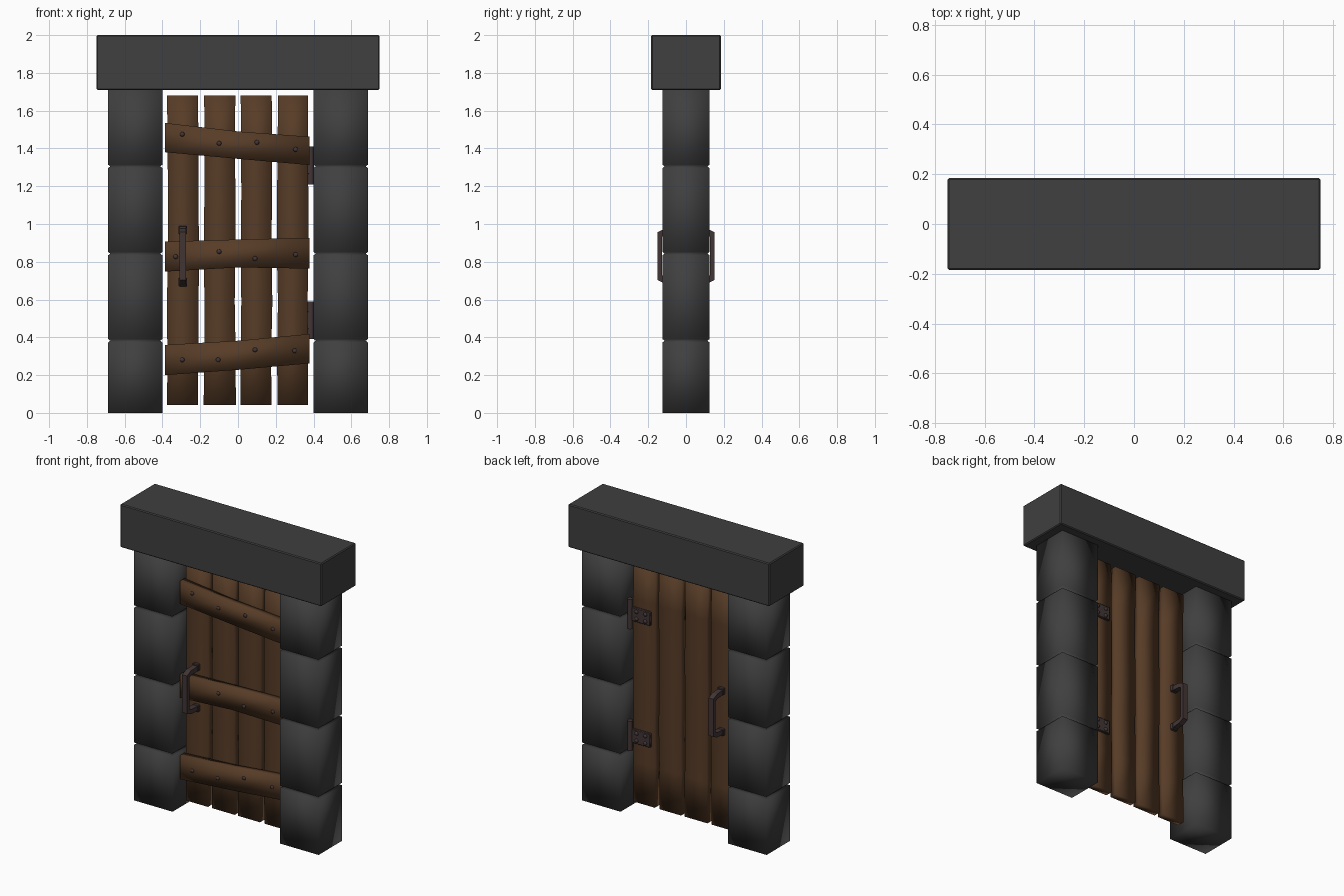
import bpy, bmesh, math, random
from mathutils import Vector, Matrix

if "Cube" in bpy.data.objects:
    bpy.data.objects.remove(bpy.data.objects["Cube"])

random.seed(4)


def material(name, rgb):
    m = bpy.data.materials.new(name)
    m.diffuse_color = (*rgb, 1)
    m.use_nodes = True
    m.node_tree.nodes["Principled BSDF"].inputs["Base Color"].default_value = m.diffuse_color
    return m


STONE = material("dark_stone", (0.05, 0.05, 0.05))
WOOD = material("brown_wood", (0.095, 0.045, 0.02))
IRON = material("rusty_iron", (0.055, 0.036, 0.036))


def finish(bm, name, mat, smooth=True):
    bmesh.ops.recalc_face_normals(bm, faces=bm.faces[:])
    for f in bm.faces:
        f.smooth = smooth
    me = bpy.data.meshes.new(name)
    bm.to_mesh(me)
    bm.free()
    me.materials.append(mat)
    ob = bpy.data.objects.new(name, me)
    bpy.context.scene.collection.objects.link(ob)
    return ob


def loft(name, rings, mat, smooth=True):
    bm = bmesh.new()
    vs = [[bm.verts.new(p) for p in r] for r in rings]
    n = len(vs[0])
    for a, b in zip(vs, vs[1:]):
        for i in range(n):
            bm.faces.new((a[i], a[(i + 1) % n], b[(i + 1) % n], b[i]))
    bm.faces.new(vs[0])
    bm.faces.new(vs[-1])
    return finish(bm, name, mat, smooth)


def rect_z(x0, x1, y0, y1, z):
    return [(x0, y0, z), (x1, y0, z), (x1, y1, z), (x0, y1, z)]


def add_box(bm, x0, x1, y0, y1, z0, z1, bevel=0.0):
    mat = Matrix.Translation(((x0 + x1) / 2, (y0 + y1) / 2, (z0 + z1) / 2)) @ \
        Matrix.Diagonal((x1 - x0, y1 - y0, z1 - z0, 1))
    vs = bmesh.ops.create_cube(bm, size=1, matrix=mat)["verts"]
    if bevel:
        edges = list({e for v in vs for e in v.link_edges})
        bmesh.ops.bevel(bm, geom=edges, offset=bevel, segments=1, affect='EDGES')


def add_stud(bm, x, y, z, side, r=0.013):
    # half-sunk rounded nail head
    mat = Matrix.Translation((x, y, z)) @ Matrix.Rotation(math.pi / 2, 4, 'X') @ \
        Matrix.Diagonal((1, 1, 0.7, 1))
    bmesh.ops.create_uvsphere(bm, u_segments=8, v_segments=6, radius=r, matrix=mat)


# lintel
bm = bmesh.new()
add_box(bm, -0.75, 0.75, -0.184, 0.184, 1.71, 2.0, 0.006)
lintel = finish(bm, "lintel", STONE, False)

# stone pillars with notched seams
levels = [(0, 0)]
for s in (0.382, 0.843, 1.305):
    levels += [(s - 0.009, 0), (s, 0.012), (s + 0.009, 0)]
levels.append((1.715, 0))
for side, nm in ((-1, "left"), (1, "right")):
    c = side * 0.544
    loft(nm + "_pillar", [rect_z(c - 0.144 + i, c + 0.144 - i, -0.125 + i, 0.125 - i, z)
                          for z, i in levels], STONE)

# door planks, slightly wavy
PF, PB = -0.018, 0.032
for k, (x0, x1) in enumerate([(-0.373, -0.208), (-0.180, -0.015), (0.014, 0.179), (0.209, 0.372)]):
    rings = []
    for i in range(7):
        z = 0.042 + (1.68 - 0.042) * i / 6
        a, b = random.uniform(-0.004, 0.004), random.uniform(-0.004, 0.004)
        rings.append(rect_z(x0 + a, x1 + b, PF, PB, z))
    loft("plank_%d" % (k + 1), rings, WOOD)

# cross battens: (top, bottom) heights at left, middle, right
BF = -0.065
battens = {
    "top": [(1.535, 1.38), (1.49, 1.345), (1.462, 1.312)],
    "middle": [(0.907, 0.748), (0.918, 0.77), (0.927, 0.764)],
    "bottom": [(0.36, 0.20), (0.382, 0.228), (0.418, 0.262)],
}
for nm, hs in battens.items():
    loft(nm + "_batten", [[(x, BF, b), (x, BF, t), (x, PF + 0.002, t), (x, PF + 0.002, b)]
                          for x, (t, b) in zip((-0.386, 0.0, 0.379), hs)], WOOD)

# nails through the battens
bm = bmesh.new()
nails = [(-0.295, 1.475), (-0.1, 1.427), (0.1, 1.432), (0.305, 1.395),
         (-0.33, 0.827), (-0.1, 0.854), (0.09, 0.817), (0.305, 0.838),
         (-0.295, 0.281), (-0.105, 0.281), (0.09, 0.334), (0.3, 0.329)]
for x, z in nails:
    add_stud(bm, x, BF, z, -1)
finish(bm, "nails", IRON)

# handles on both faces: bent bar with mounting feet
HX, ZC = -0.292, 0.83
for side, nm, y0 in ((-1, "front", PF), (1, "back", PB)):
    yb = side * 0.139
    h = 0.018
    rings = []
    for dz, y, tz, ty in ((-0.135, y0, 0.016, 0), (-0.13, yb - side * 0.03, 0.016, 0),
                          (-0.115, yb, 0.012, 0.012), (0.115, yb, -0.012, 0.012),
                          (0.13, yb - side * 0.03, -0.016, 0), (0.135, y0, -0.016, 0)):
        o = Vector((0, side * ty, -tz))
        c = Vector((HX, y, ZC + dz))
        w = Vector((h, 0, 0))
        rings.append([c - w - o, c + w - o, c + w + o, c - w + o])
    loft(nm + "_handle", rings, IRON, False)
    bm = bmesh.new()
    for s in (-1, 1):
        ys = sorted((y0 - side * 0.004, y0 + side * 0.022))
        z = ZC + s * 0.138
        add_box(bm, HX - 0.022, HX + 0.022, ys[0], ys[1], z - 0.022, z + 0.022, 0.004)
    finish(bm, nm + "_handle_feet", IRON, False)

# hinges on the back: barrel, leaf and bolts
for nm, z in (("upper", 1.31), ("lower", 0.49)):
    bm = bmesh.new()
    bmesh.ops.create_cone(bm, cap_ends=True, segments=10, radius1=0.018, radius2=0.018, depth=0.2,
                          matrix=Matrix.Translation((0.384, 0.045, z)))
    add_box(bm, 0.235, 0.384, PB - 0.003, 0.048, z - 0.047, z + 0.047, 0.004)
    for x in (0.27, 0.335):
        for dz in (-0.024, 0.024):
            add_stud(bm, x, 0.048, z + dz, 1, 0.014)
    ob = finish(bm, nm + "_hinge", IRON)
    bpy.context.view_layer.objects.active = ob
    ob.select_set(True)
    bpy.ops.object.shade_smooth_by_angle(angle=math.radians(40))
    ob.select_set(False)
